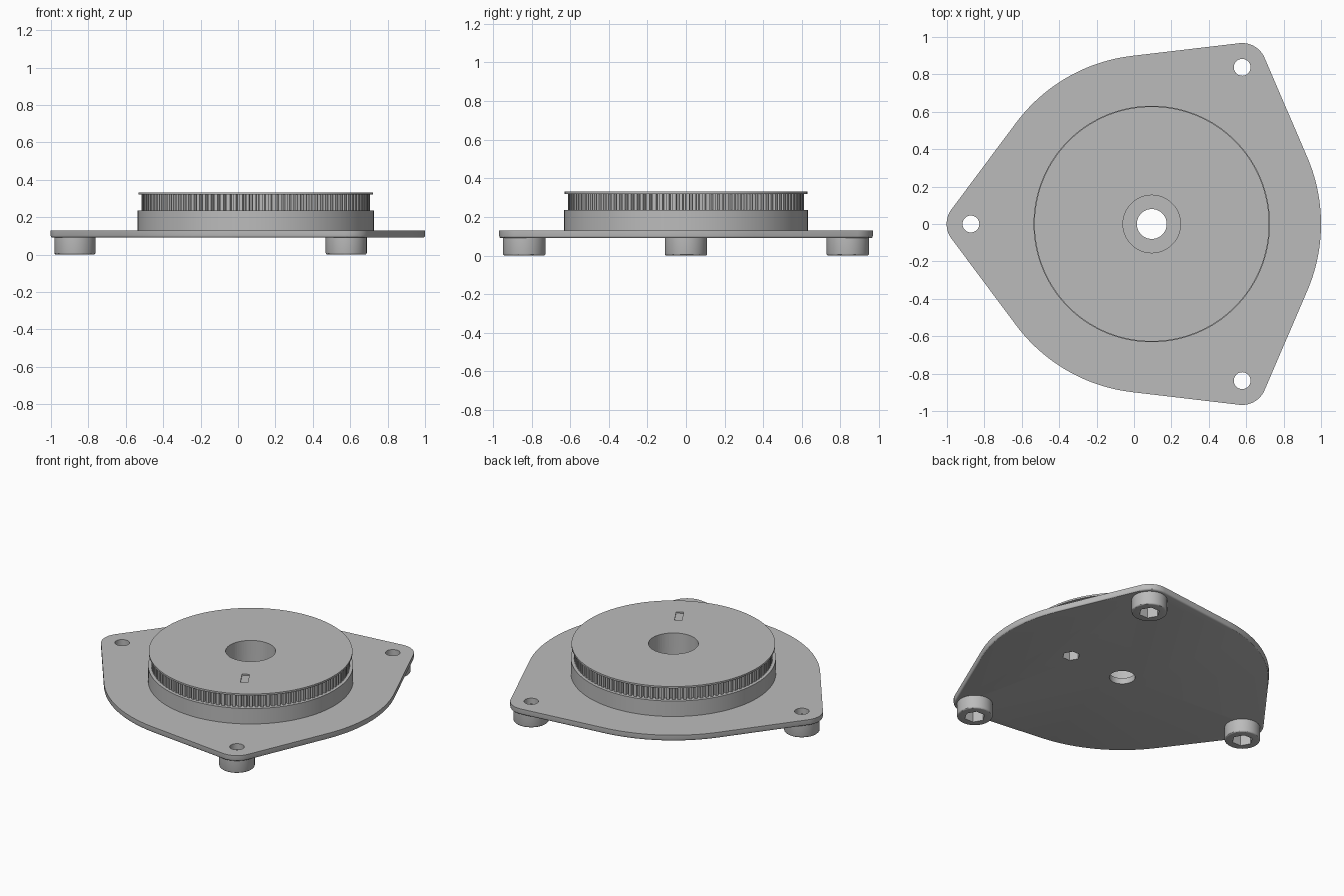
import bpy, bmesh, math
from mathutils import Vector

if "Cube" in bpy.data.objects:
    bpy.data.objects.remove(bpy.data.objects["Cube"])

AXIS = Vector((0.095, 0.0))          # pulley axis
FOOT_REACH = 0.967                   # axis to each foot
FOOT_ANGLES = [math.radians(a) for a in (60, 180, 300)]
TAU = math.tau

grey = bpy.data.materials.new("light grey")
grey.use_nodes = True
grey.diffuse_color = (0.5, 0.5, 0.5, 1)
grey.node_tree.nodes["Principled BSDF"].inputs["Base Color"].default_value = (0.5, 0.5, 0.5, 1)


def polar(center, radius, angle):
    return Vector((center[0] + radius * math.cos(angle), center[1] + radius * math.sin(angle)))


def ring(center, radius, sides, turn=0.0):
    return [polar(center, radius, turn + TAU * i / sides) for i in range(sides)]


def prism(name, outline, low, high, soft_bottom=0.0):
    """Extrude an outline between two heights, optionally rounding its lower edge."""
    bm = bmesh.new()
    base = bm.faces.new([bm.verts.new((p.x, p.y, low)) for p in outline])
    top = bmesh.ops.extrude_face_region(bm, geom=[base], use_keep_orig=True)["geom"]
    bmesh.ops.translate(bm, vec=(0, 0, high - low),
                        verts=[v for v in top if isinstance(v, bmesh.types.BMVert)])
    bmesh.ops.recalc_face_normals(bm, faces=bm.faces)
    if soft_bottom:
        edges = [e for e in bm.edges if all(abs(v.co.z - low) < 1e-5 for v in e.verts)]
        bmesh.ops.bevel(bm, geom=edges, offset=soft_bottom, segments=3,
                        profile=0.5, affect='EDGES')
    mesh = bpy.data.meshes.new(name)
    bm.to_mesh(mesh)
    bm.free()
    mesh.materials.append(grey)
    obj = bpy.data.objects.new(name, mesh)
    bpy.context.collection.objects.link(obj)
    return obj


def activate(obj):
    bpy.ops.object.select_all(action='DESELECT')
    obj.select_set(True)
    bpy.context.view_layer.objects.active = obj


def cut(obj, outline, low, high):
    cutter = prism("cutter", outline, low, high)
    cutter.hide_render = True
    mod = obj.modifiers.new("cut", 'BOOLEAN')
    mod.operation = 'DIFFERENCE'
    mod.solver = 'EXACT'
    mod.object = cutter
    activate(obj)
    bpy.ops.object.modifier_apply(modifier=mod.name)
    bpy.data.objects.remove(cutter)


def smooth(obj):
    activate(obj)
    bpy.ops.object.shade_smooth_by_angle(angle=math.radians(30))


# Base plate outline: a large disc joined by tangents to three round corners
plate_r, corner_r = 0.905, 0.13
spread = math.acos((plate_r - corner_r) / FOOT_REACH)
outline = []
for a in FOOT_ANGLES:
    foot = polar(AXIS, FOOT_REACH, a)
    outline += [polar(foot, corner_r, a - spread + 2 * spread * i / 14) for i in range(15)]
    sweep = TAU / 3 - 2 * spread
    outline += [polar(AXIS, plate_r, a + spread + sweep * i / 24) for i in range(25)]
plate = prism("base_plate", outline, 0.09, 0.13, 0.012)
cut(plate, ring(AXIS, 0.08, 64), 0, 0.2)
hex_center = polar(AXIS, 0.41, 0)
cut(plate, ring(hex_center, 0.055, 6), 0, 0.2)

# Feet with hexagonal pockets and bolt holes through the plate
for i, a in enumerate(FOOT_ANGLES):
    center = polar(AXIS, FOOT_REACH, a)
    cut(plate, ring(center, 0.045, 32), 0, 0.2)
    foot = prism(f"foot_{i + 1}", ring(center, 0.11, 64), 0, 0.09, 0.01)
    cut(foot, ring(center, 0.065, 6, a), -0.1, 0.2)
    smooth(foot)
smooth(plate)

# Round pedestal below the pulley
pedestal = prism("pedestal", ring(AXIS, 0.632, 128), 0.13, 0.235)
cut(pedestal, ring(AXIS, 0.154, 64), 0, 0.4)
cut(pedestal, ring(hex_center, 0.055, 6), 0, 0.19)
smooth(pedestal)

# Toothed belt wheel
teeth = 110
gear = []
for i in range(teeth):
    for step, radius in ((0, 0.612), (0.5, 0.612), (0.6, 0.59), (0.9, 0.59)):
        gear.append(polar(AXIS, radius, TAU * (i + step) / teeth))
wheel = prism("toothed_wheel", gear, 0.235, 0.32)
cut(wheel, ring(AXIS, 0.154, 64), 0, 0.5)

# Thin top flange with a shallow radial alignment mark
flange = prism("top_flange", ring(AXIS, 0.628, 128), 0.32, 0.332)
cut(flange, ring(AXIS, 0.154, 64), 0, 0.5)
mark_angle = math.radians(-60)
along = polar((0, 0), 0.06, mark_angle)
across = polar((0, 0), 0.023, mark_angle + math.pi / 2)
middle = polar(AXIS, 0.40, mark_angle)
cut(flange, [middle + along * u + across * v for u, v in ((-1, -1), (1, -1), (1, 1), (-1, 1))],
    0.324, 0.4)
smooth(flange)
